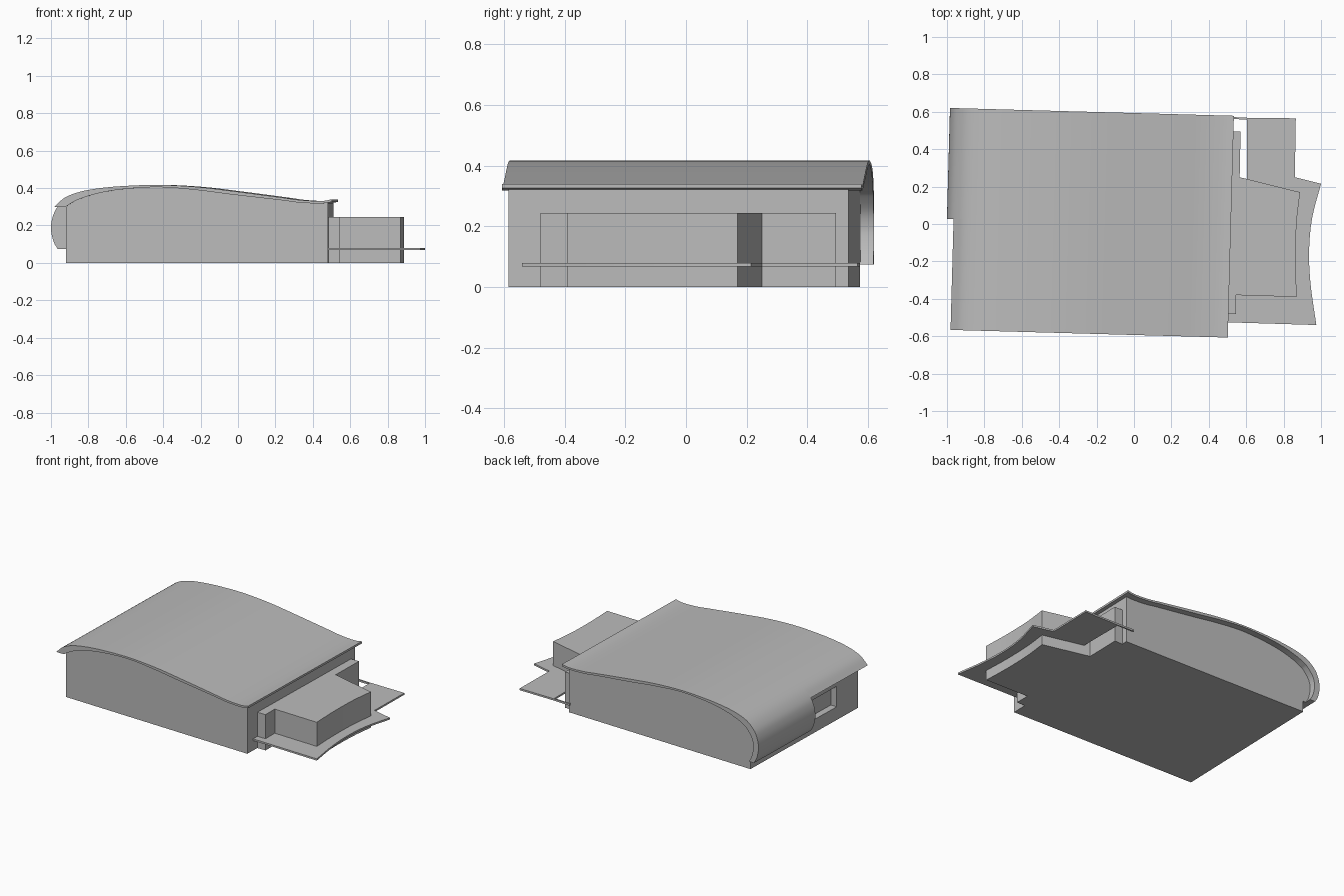
import bpy, bmesh, math
from mathutils import Matrix, Vector

cube = bpy.data.objects.get("Cube")
if cube:
    bpy.data.objects.remove(cube, do_unlink=True)

GREY = (0.5, 0.5, 0.5, 1)
mat = bpy.data.materials.new("plain grey")
mat.use_nodes = True
mat.diffuse_color = GREY
mat.node_tree.nodes["Principled BSDF"].inputs["Base Color"].default_value = GREY

# The hall sits slightly turned against the grid
TURN = Matrix.Rotation(-0.0275, 4, 'Z')


def prism(name, outline, low, high, along='Z', turn=False, smooth=False):
    """Extrude a closed outline along z, or an x-z outline along y."""
    bm = bmesh.new()

    def ring(t):
        return [bm.verts.new((a, b, t) if along == 'Z' else (a, t, b)) for a, b in outline]
    bottom, top = ring(low), ring(high)
    bm.faces.new(bottom)
    bm.faces.new(top)
    n = len(outline)
    for i in range(n):
        j = (i + 1) % n
        bm.faces.new((bottom[i], bottom[j], top[j], top[i]))
    if turn:
        bm.transform(TURN)
    bmesh.ops.recalc_face_normals(bm, faces=bm.faces)
    mesh = bpy.data.meshes.new(name)
    bm.to_mesh(mesh)
    bm.free()
    mesh.materials.append(mat)
    ob = bpy.data.objects.new(name, mesh)
    bpy.context.collection.objects.link(ob)
    if smooth:
        bpy.ops.object.select_all(action='DESELECT')
        ob.select_set(True)
        bpy.context.view_layer.objects.active = ob
        bpy.ops.object.shade_smooth_by_angle(angle=math.radians(25))
    return ob


def spline(points, steps=4):
    """Smooth curve through the given points."""
    p = [Vector(q) for q in points]
    p = [2 * p[0] - p[1]] + p + [2 * p[-1] - p[-2]]
    out = []
    for a, b, c, d in zip(p, p[1:], p[2:], p[3:]):
        for s in range(steps):
            t = s / steps
            out.append(0.5 * (2 * b + (c - a) * t + (2 * a - 5 * b + 4 * c - d) * t ** 2
                              + (3 * b - a - 3 * c + d) * t ** 3))
    return [tuple(v) for v in out] + [tuple(p[-2])]


# Roof profiles, running from the low eave over the crest
outer = [(.518, .34), (.46, .331), (.35, .336), (.24, .351), (-.02, .385), (-.2, .406),
         (-.4, .417), (-.58, .412), (-.72, .4), (-.83, .38), (-.91, .349), (-.965, .3)]
inner = [(.518, .326), (.46, .318), (.35, .322), (.24, .336), (-.02, .366), (-.2, .389),
         (-.4, .405), (-.58, .396), (-.72, .375), (-.83, .342), (-.88, .317), (-.905, .3)]
# Continuation that curls down over the rear half of the end wall
outer_curl = [(-.99, .25), (-1.0, .2), (-.998, .16), (-.985, .11), (-.965, .075)]
inner_curl = [(-.945, .25), (-.96, .2), (-.958, .16), (-.945, .11), (-.925, .075)]


def roof_outline(top, under):
    return spline(top) + spline(under)[::-1]


prism("front_roof", roof_outline(outer, inner), -.593, 0, 'Y', True, True)
prism("rear_roof", roof_outline(outer + outer_curl, inner + inner_curl), 0, .593, 'Y', True, True)


# Hall walls fill the space under the roof
def wall_outline(under):
    curve = [q for q in spline(under) if q[0] < .49]
    return [(-.905, 0), (.496, 0), (.496, .321)] + curve


front_hall = prism("front_hall", wall_outline(inner), -.572, 0, 'Y', True)
prism("rear_hall", wall_outline(inner + inner_curl) + [(-.905, .075)], 0, .549, 'Y', True)

# Recessed window in the end wall
cutter = prism("window_cutter", [(-.95, .09), (-.86, .09), (-.86, .23), (-.95, .23)],
               -.35, -.03, 'Y', True)
cutter.hide_render = True
cut = front_hall.modifiers.new("window", 'BOOLEAN')
cut.object = cutter
cut.solver = 'EXACT'
bpy.context.view_layer.objects.active = front_hall
bpy.ops.object.modifier_apply(modifier="window")
bpy.data.objects.remove(cutter, do_unlink=True)

# Low annex with a gently hollow outer wall
annex_wall = spline([(.87, -.39), (.864, -.2), (.869, 0), (.888, .17)])
prism("annex", [(.47, -.48), (.545, -.48), (.545, -.38)] + annex_wall
      + [(.565, .25), (.57, .495), (.48, .495)], 0, .245)

# Thin terrace around the annex
terrace_edge = spline([(.975, -.54), (.945, -.33), (.936, -.15), (.952, .03), (1.0, .215)])
prism("terrace", [(.48, -.525)] + terrace_edge
      + [(.86, .25), (.865, .565), (.605, .568), (.605, .24), (.48, .24)], .068, .08)
prism("terrace_link", [(.48, .562), (.605, .559), (.605, .568), (.48, .574)], .068, .08)
